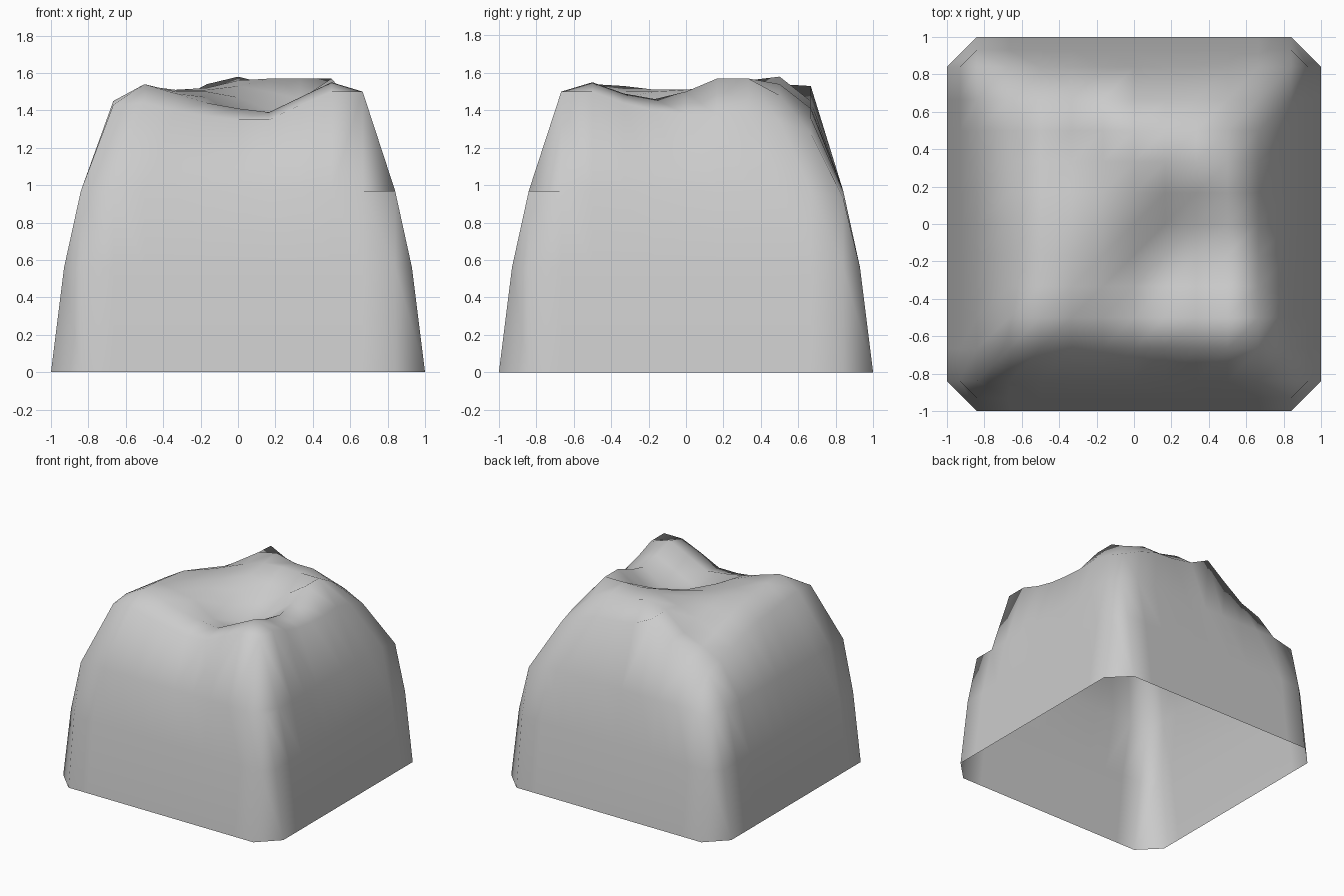
import bpy, bmesh

if "Cube" in bpy.data.objects:
    bpy.data.objects.remove(bpy.data.objects["Cube"])

# Heights (in hundredths) of the bumpy crown, rows from front to back
CROWN = [
    "143 144 140 137 135 135 143 150 150",
    "145 154 149 144 141 139 147 155 150",
    "143 153 150 147 136 133 141 149 144",
    "141 151 151 150 141 131 134 146 140",
    "139 149 151 151 147 140 137 150 138",
    "136 144 149 152 153 150 146 157 137",
    "130 138 145 151 156 157 157 157 138",
    "125 133 140 154 158 154 154 148 134",
    "122 128 140 153 145 142 141 136 128",
]
rows = [[int(h) / 100 for h in r.split()] for r in CROWN]
N = 11
coords = [(i - 5) / 6 for i in range(N)]
coords[0], coords[-1] = -0.84, 0.84


def height(i, j):
    # crown inside, shoulder around the border
    if 0 < i < N - 1 and 0 < j < N - 1:
        return rows[j - 1][i - 1]
    return 0.93 if (i in (0, N - 1) and j == N - 1) else 0.97


bm = bmesh.new()

# Crown and shoulder grid
grid = [[bm.verts.new((coords[i], coords[j], height(i, j))) for i in range(N)]
        for j in range(N)]
for j in range(N - 1):
    for i in range(N - 1):
        bm.faces.new((grid[j][i], grid[j][i + 1], grid[j + 1][i + 1], grid[j + 1][i]))

# Border of the grid as four sides, counter-clockwise from the front
last = N - 1
sides = [
    ([grid[0][k] for k in range(N)], (0, -1)),
    ([grid[k][last] for k in range(N)], (1, 0)),
    ([grid[last][last - k] for k in range(N)], (0, 1)),
    ([grid[last - k][0] for k in range(N)], (-1, 0)),
]

# Steep walls: two rings below the shoulder, open at the bottom
walls = []
for border, (nx, ny) in sides:
    rings = [border]
    for reach, z in ((0.93, 0.56), (1.0, 0.0)):
        rings.append([bm.verts.new((nx * reach if nx else v.co.x,
                                    ny * reach if ny else v.co.y, z)) for v in border])
    for upper, lower in zip(rings, rings[1:]):
        for k in range(N - 1):
            bm.faces.new((upper[k], lower[k], lower[k + 1], upper[k + 1]))
    walls.append(rings)

# Chamfered corners joining neighbouring walls
for s in range(4):
    a, b = walls[s], walls[(s + 1) % 4]
    bm.faces.new((a[0][-1], a[1][-1], b[1][0]))
    bm.faces.new((a[1][-1], a[2][-1], b[2][0], b[1][0]))

bmesh.ops.recalc_face_normals(bm, faces=bm.faces)
if grid[5][5].normal.z < 0 and sum(f.normal.z for f in bm.faces) < 0:
    bmesh.ops.reverse_faces(bm, faces=bm.faces)
for f in bm.faces:
    f.smooth = True

mesh = bpy.data.meshes.new("rock_mound")
bm.to_mesh(mesh)
bm.free()
bpy.context.collection.objects.link(bpy.data.objects.new("rock_mound", mesh))
